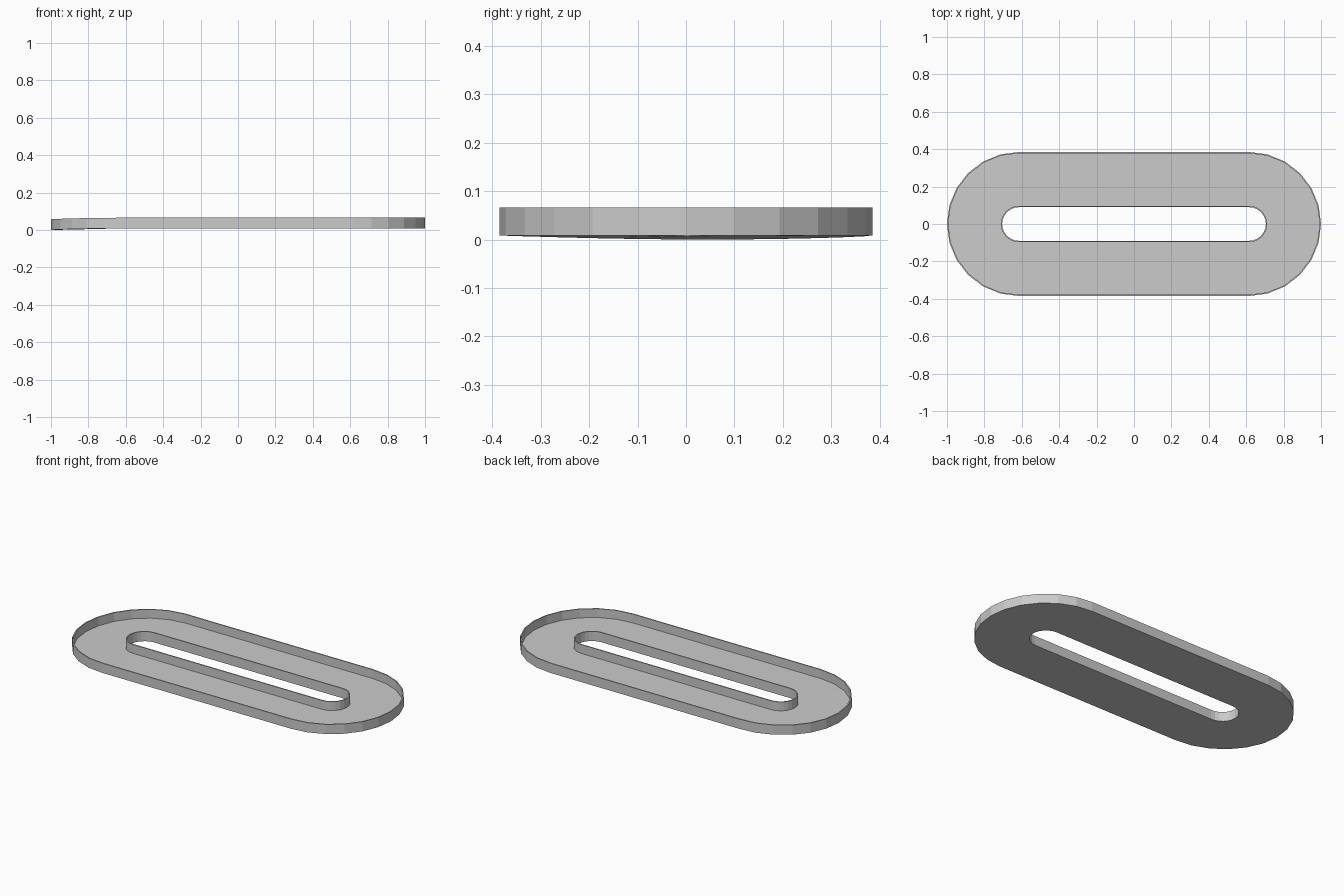
import bpy, bmesh, math

if "Cube" in bpy.data.objects:
    bpy.data.objects.remove(bpy.data.objects["Cube"])

SEG = 12          # facets per rounded end
CX = 0.615        # centre of the rounded ends


def stadium(r):
    """Outline of a slot shape with end radius r."""
    pts = []
    for side in (0, 1):
        for i in range(SEG + 1):
            a = -math.pi / 2 + math.pi * side + math.pi * i / SEG
            cx = CX if side == 0 else -CX
            pts.append((cx + r * math.cos(a), r * math.sin(a)))
    return pts


def sag(x, y):
    """The left end droops very slightly."""
    t = max(0.0, (-CX - x) / 0.385)
    return 0.009 * t * (1 - ((y - 0.1) / 0.6) ** 2)


# Wall and floor cross-section: (end radius, height)
R_OUT, R_IN, WALL = 0.385, 0.09, 0.007
BOTTOM, FLOOR, TOP = 0.009, 0.014, 0.066
profile = [
    (R_OUT, BOTTOM), (R_OUT, TOP), (R_OUT - WALL, TOP), (R_OUT - WALL, FLOOR),
    (R_IN + WALL, FLOOR), (R_IN + WALL, TOP), (R_IN, TOP), (R_IN, BOTTOM),
]

# Sweep the cross-section around the ring
bm = bmesh.new()
loops = [[bm.verts.new((x, y, z - sag(x, y))) for x, y in stadium(r)] for r, z in profile]
n = len(loops[0])
for k, a in enumerate(loops):
    b = loops[(k + 1) % len(loops)]
    for i in range(n):
        j = (i + 1) % n
        bm.faces.new((a[i], a[j], b[j], b[i]))
bmesh.ops.recalc_face_normals(bm, faces=bm.faces[:])

# Rest the lowest point on the ground
low = min(v.co.z for v in bm.verts)
for v in bm.verts:
    v.co.z -= low

mesh = bpy.data.meshes.new("slotted_tray")
bm.to_mesh(mesh)
bm.free()
bpy.context.collection.objects.link(bpy.data.objects.new("slotted_tray", mesh))
